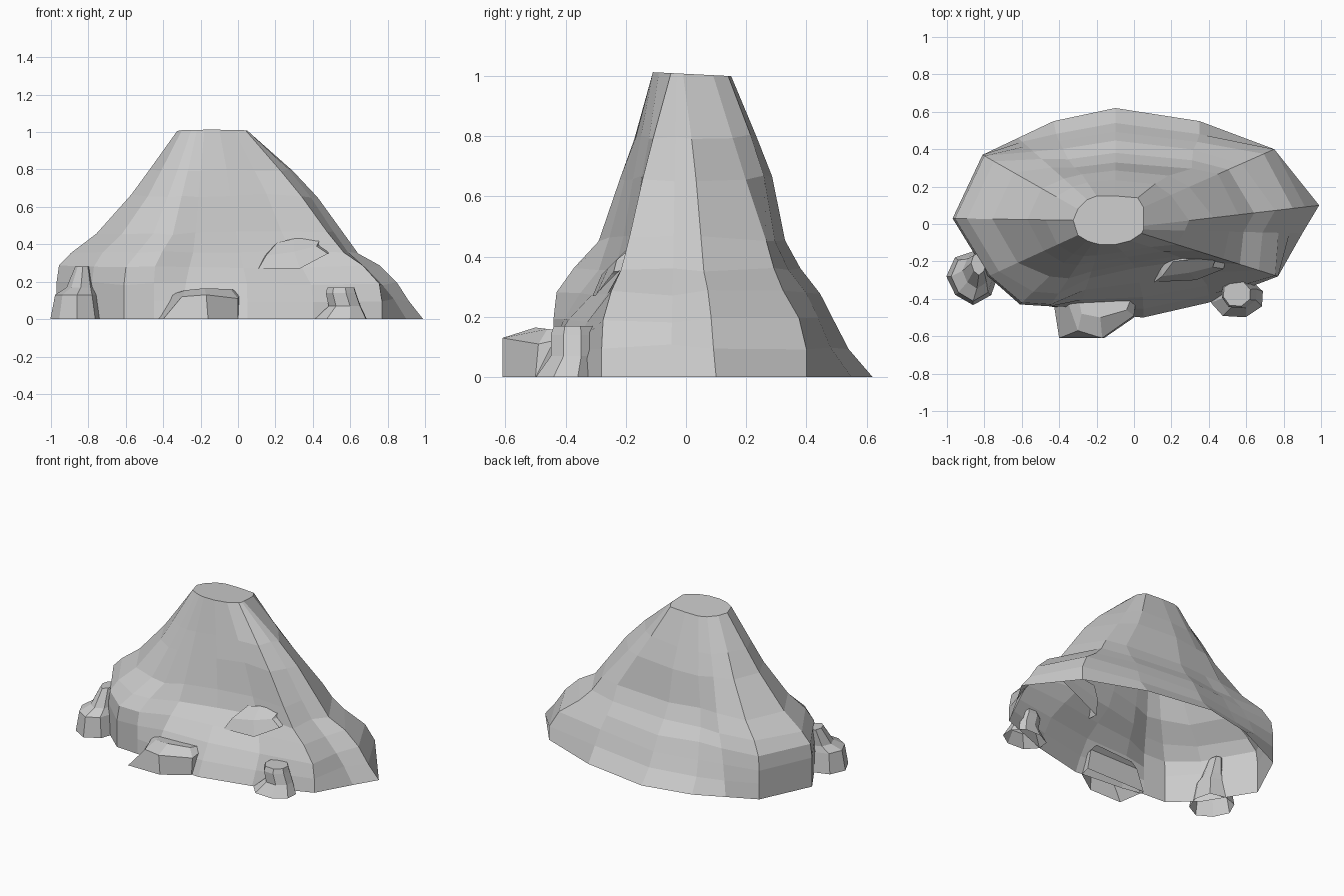
import bpy
import bmesh
import math
import random

random.seed(4)
if "Cube" in bpy.data.objects:
    bpy.data.objects.remove(bpy.data.objects["Cube"], do_unlink=True)

stone = bpy.data.materials.new("grey_stone")
stone.use_nodes = True
grey = (0.6, 0.6, 0.6, 1.0)
stone.diffuse_color = grey
stone.node_tree.nodes["Principled BSDF"].inputs["Base Color"].default_value = grey


def loft(name, rings):
    """Skin a stack of equal rings, capped on top and open underneath."""
    bm = bmesh.new()
    loops = [[bm.verts.new(p) for p in ring] for ring in rings]
    count = len(rings[0])
    for low, high in zip(loops, loops[1:]):
        for i in range(count):
            j = (i + 1) % count
            bm.faces.new((low[i], low[j], high[j], high[i]))
    bm.faces.new(loops[-1])
    mesh = bpy.data.meshes.new(name)
    bm.to_mesh(mesh)
    bm.free()
    mesh.materials.append(stone)
    obj = bpy.data.objects.new(name, mesh)
    bpy.context.collection.objects.link(obj)
    return obj


def boulder(name, layers, sides, turn=0.0):
    """Faceted rock; each layer is centre x, centre y, z, radius x, radius y."""
    wobble = [random.uniform(0.9, 1.06) for _ in range(sides)]
    rings = []
    for cx, cy, z, rx, ry in layers:
        ring = []
        for i in range(sides):
            a = turn + math.tau * i / sides
            ring.append((cx + rx * wobble[i] * math.cos(a),
                         cy + ry * wobble[i] * math.sin(a), z))
        rings.append(ring)
    return loft(name, rings)


# Inward travel from foot to summit at each height, by part of the mountain
heights = [0, .10, .19, .28, .36, .46, .66, .80, 1]
slopes = {
    "left_tip": [0, .08, .15, .25, .37, .46, .60, .74, 1],
    "left_back": [0, 0, .08, .25, .35, .43, .65, .79, 1],
    "left_front": [0, 0, .02, .14, .28, .40, .59, .74, 1],
    "back": [0, .17, .27, .37, .51, .62, .71, .82, 1],
    "back_spur": [0, 0, .04, .10, .12, .12, .50, .72, 1],
    "back_right": [0, .06, .13, .22, .34, .48, .66, .79, 1],
    "right": [0, 0, 0, .02, .12, .33, .62, .77, 1],
    "buttress": [0, 0, 0, .03, .20, .44, .65, .79, 1],
    "front_mid": [0, .07, .18, .33, .50, .60, .74, .84, 1],
    "front": [0, .12, .28, .48, .68, .75, .83, .90, 1],
}

# Columns of the mountain: foot x, y, summit x, y, slope along x, along y
columns = [
    (.99, .10, .05, -.01, "left_tip", "left_tip"),
    (.75, .40, .05, .09, "left_back", "left_back"),
    (.35, .55, .02, .14, "back_spur", "back"),
    (-.10, .62, -.10, .15, "back", "back"),
    (-.43, .55, -.20, .15, "back_right", "back"),
    (-.62, .46, -.25, .13, "back_right", "back_right"),
    (-.81, .37, -.30, .08, "right", "right"),
    (-.97, .03, -.325, .02, "right", "right"),
    (-.78, -.28, -.30, -.06, "right", "right"),
    (-.61, -.43, -.25, -.09, "buttress", "buttress"),
    (-.45, -.44, -.22, -.10, "buttress", "buttress"),
    (-.30, -.47, -.18, -.11, "front_mid", "front_mid"),
    (.05, -.50, -.10, -.11, "left_front", "front"),
    (.40, -.42, -.02, -.09, "left_front", "front"),
    (.77, -.28, .04, -.05, "left_front", "left_front"),
    (.90, -.05, .05, -.03, "left_tip", "left_tip"),
]
rings = []
for level, height in enumerate(heights):
    ring = []
    for fx, fy, sx, sy, along_x, along_y in columns:
        z = height
        if 0 < height < 1:
            z += random.uniform(-.01, .01)
        elif height == 1:
            z += .007 - .05 * sy
        ring.append((fx + (sx - fx) * slopes[along_x][level],
                     fy + (sy - fy) * slopes[along_y][level], z))
    rings.append(ring)
loft("mountain", rings)

# Spired rock at the front corner
boulder("spire_rock", [(-.86, -.28, 0, .14, .145), (-.86, -.28, .13, .115, .125),
                       (-.84, -.25, .17, .075, .09), (-.83, -.21, .28, .04, .06)], 8)

# Stump-like rock on the other side
boulder("stump_rock", [(.55, -.39, 0, .155, .11), (.57, -.37, .07, .095, .08),
                       (.55, -.37, .14, .09, .08), (.55, -.37, .17, .08, .07)], 8, .3)

# Low wedge at the foot of the front slope
loft("foot_ledge", [
    [(-.43, -.42, 0), (-.40, -.61, 0), (-.16, -.61, 0), (0, -.50, 0), (.02, -.42, 0)],
    [(-.36, -.40, .13), (-.30, -.57, .12), (-.17, -.61, .13), (0, -.49, .11), (.01, -.40, .13)],
    [(-.30, -.38, .15), (-.28, -.48, .155), (-.18, -.50, .165), (-.04, -.46, .16), (0, -.36, .15)],
])

# Jutting ledge halfway up the front slope
loft("slope_ledge", [
    [(.10, -.24, .27), (.11, -.31, .27), (.33, -.30, .27), (.48, -.24, .35), (.50, -.14, .36)],
    [(.14, -.18, .34), (.15, -.28, .34), (.30, -.26, .36), (.42, -.23, .39), (.47, -.14, .39)],
    [(.20, -.14, .40), (.21, -.20, .41), (.30, -.19, .43), (.44, -.18, .43), (.45, -.12, .42)],
])
